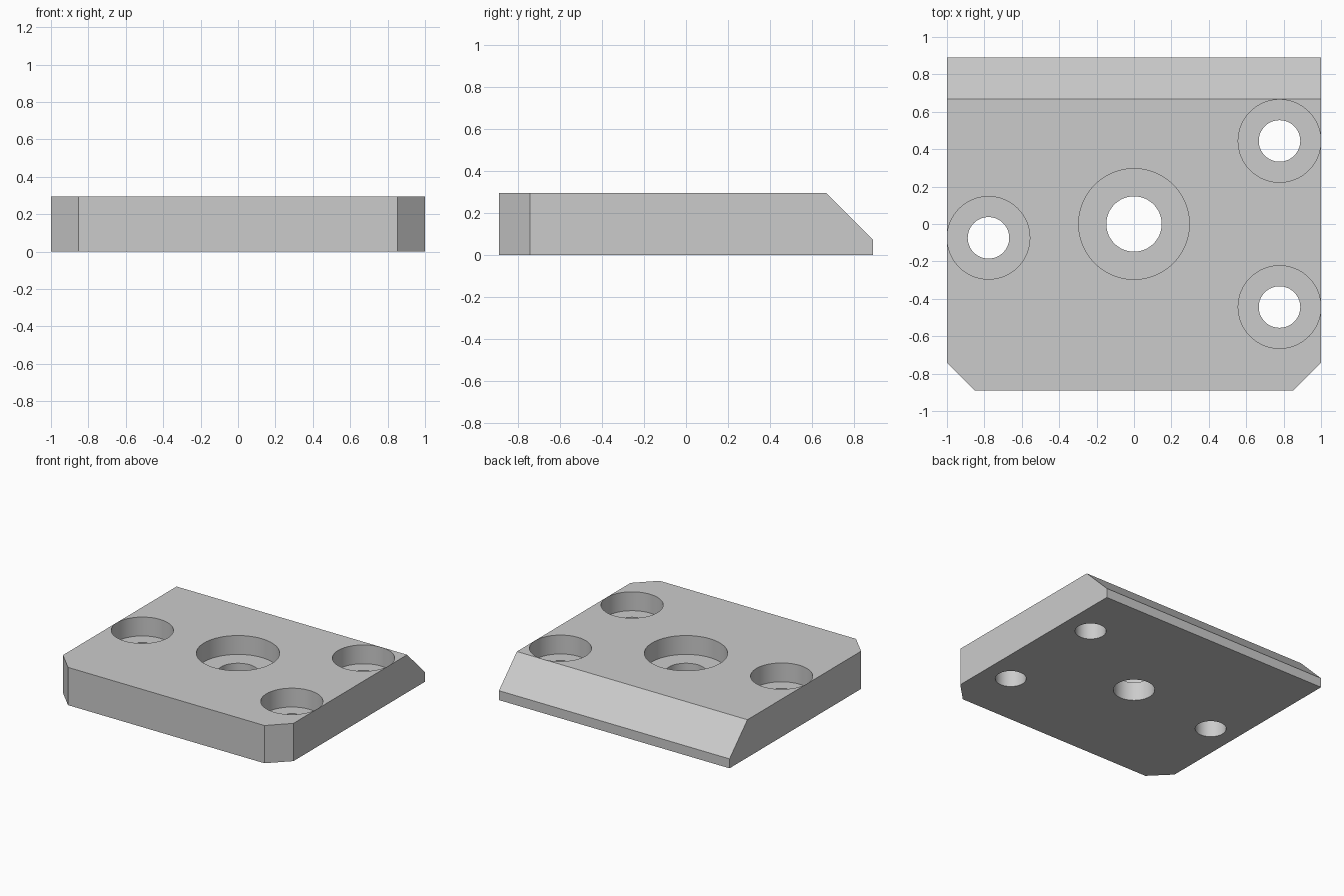
import bpy
import bmesh

# Remove the default cube
cube = bpy.data.objects.get("Cube")
if cube:
    bpy.data.objects.remove(cube, do_unlink=True)

WIDTH, DEPTH, HEIGHT = 2.0, 1.778, 0.296
FRONT_CUT, BACK_CUT = 0.148, 0.222
BORE_FLOOR = 0.148

grey = bpy.data.materials.new("plain grey")
grey.use_nodes = True
colour = (0.6, 0.6, 0.6, 1)
grey.diffuse_color = colour
grey.node_tree.nodes["Principled BSDF"].inputs["Base Color"].default_value = colour


def bevel_edges(bm, test, offset):
    """Chamfer every edge whose two ends both pass the test."""
    edges = [e for e in bm.edges if all(test(v.co) for v in e.verts)]
    bmesh.ops.bevel(bm, geom=edges, offset=offset, offset_type='OFFSET',
                    segments=1, profile=0.5, affect='EDGES')


# Plate: block with a sloped back edge and two cut front corners
bm = bmesh.new()
bmesh.ops.create_cube(bm, size=1)
for v in bm.verts:
    v.co = (v.co.x * WIDTH, v.co.y * DEPTH, (v.co.z + 0.5) * HEIGHT)
bevel_edges(bm, lambda c: c.y > 0 and c.z > HEIGHT / 2, BACK_CUT)
for side in (-1, 1):
    bevel_edges(bm, lambda c: c.y < -DEPTH / 2 + 0.01 and c.x * side > 0.99, FRONT_CUT)
mesh = bpy.data.meshes.new("mounting_plate")
bm.to_mesh(mesh)
bm.free()
mesh.materials.append(grey)
plate = bpy.data.objects.new("mounting_plate", mesh)
bpy.context.collection.objects.link(plate)


def drill(x, y, radius, bottom):
    """Cut a round hole from above, down to the given height."""
    top = HEIGHT + 0.1
    bpy.ops.mesh.primitive_cylinder_add(vertices=64, radius=radius, depth=top - bottom,
                                        location=(x, y, (top + bottom) / 2))
    cutter = bpy.context.object
    cutter.name = "hole_cutter"
    cutter.hide_render = True
    cutter.data.materials.append(grey)
    cut = plate.modifiers.new("hole", 'BOOLEAN')
    cut.operation = 'DIFFERENCE'
    cut.solver = 'EXACT'
    cut.object = cutter
    bpy.ops.object.select_all(action='DESELECT')
    plate.select_set(True)
    bpy.context.view_layer.objects.active = plate
    bpy.ops.object.modifier_apply(modifier=cut.name)
    bpy.data.objects.remove(cutter, do_unlink=True)


# Counterbored holes: x, y, through radius, counterbore radius
holes = [
    (0, 0, 0.148, 0.296),
    (0.778, 0.444, 0.111, 0.221),
    (0.778, -0.444, 0.111, 0.221),
    (-0.778, -0.074, 0.111, 0.221),
]
for x, y, through, bore in holes:
    drill(x, y, bore, BORE_FLOOR)
    drill(x, y, through, -0.1)

bpy.ops.object.shade_smooth_by_angle(angle=0.5)
